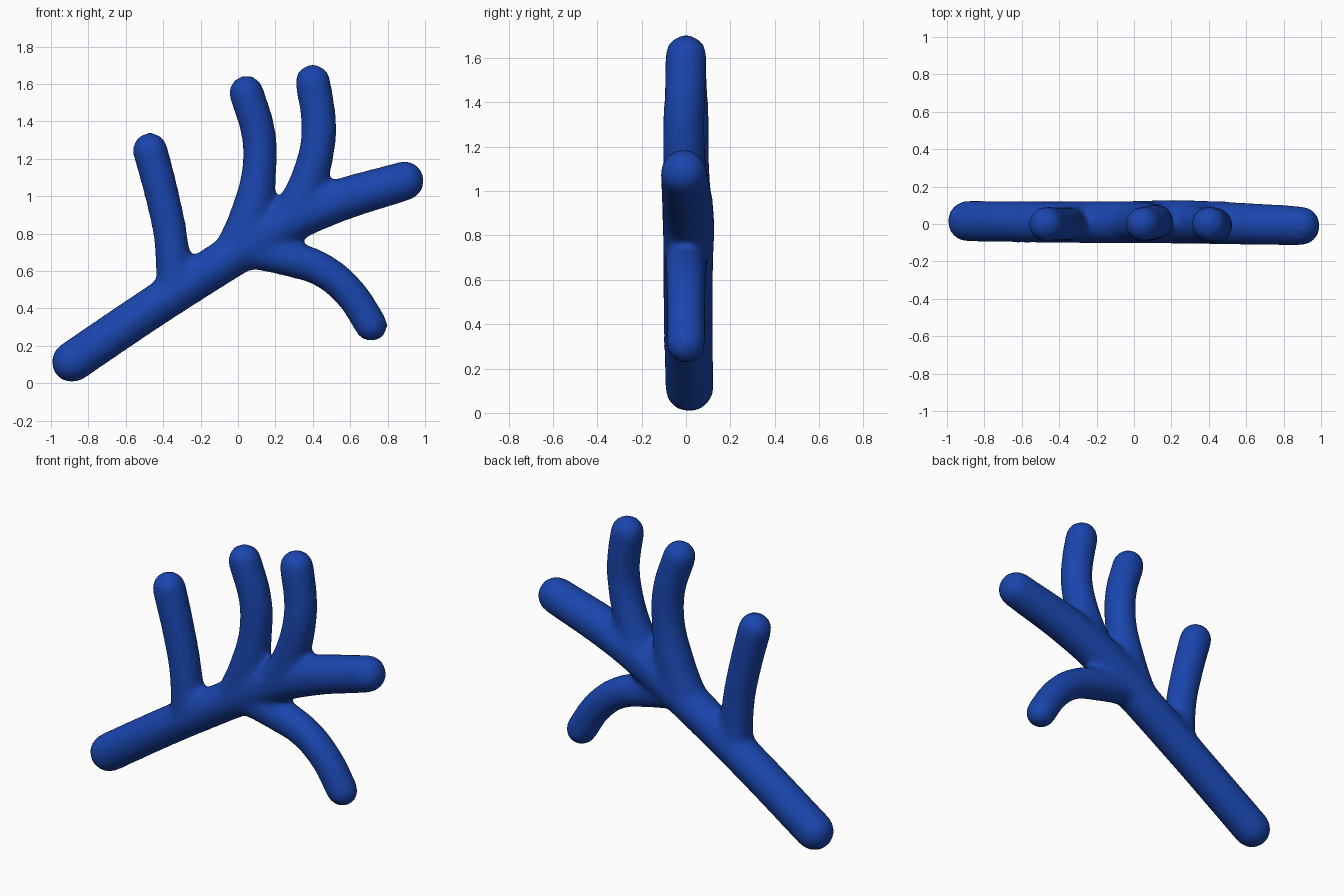
import bpy, bmesh
from mathutils import Vector, Matrix

if "Cube" in bpy.data.objects:
    bpy.data.objects.remove(bpy.data.objects["Cube"])

# Each branch: centre-line points as (x, y, z, radius); the last point is the tip
STEM = [(-0.888, 0.015, 0.114, 0.112), (-0.45, 0.01, 0.41, 0.112), (0.0, 0.01, 0.70, 0.116),
        (0.22, 0.012, 0.835, 0.12), (0.48, 0.005, 0.955, 0.117), (0.89, -0.01, 1.082, 0.108)]
LEFT = [(-0.335, 0.0, 0.48, 0.10), (-0.36, 0.0, 0.78, 0.092),
        (-0.405, 0.0, 1.0, 0.093), (-0.47, 0.0, 1.247, 0.096)]
MIDDLE = [(-0.02, 0.01, 0.70, 0.11), (0.07, 0.012, 0.92, 0.108),
          (0.112, 0.012, 1.13, 0.094), (0.11, 0.01, 1.33, 0.094), (0.045, 0.0, 1.554, 0.095)]
RIGHT = [(0.27, 0.0, 0.86, 0.11), (0.375, -0.005, 1.08, 0.10),
         (0.43, -0.01, 1.30, 0.095), (0.43, -0.005, 1.42, 0.095), (0.40, 0.0, 1.61, 0.097)]
LOWER = [(0.05, 0.005, 0.715, 0.10), (0.28, 0.0, 0.665, 0.098), (0.45, 0.0, 0.605, 0.093),
         (0.60, 0.0, 0.48, 0.09), (0.712, 0.0, 0.31, 0.09)]

# Tubes swept along every centre line
curve = bpy.data.curves.new("branch_paths", 'CURVE')
curve.dimensions = '3D'
curve.bevel_depth = 1.0
curve.bevel_resolution = 6
curve.resolution_u = 12
curve.use_fill_caps = True
for path in (STEM, LEFT, MIDDLE, RIGHT, LOWER):
    spline = curve.splines.new('BEZIER')
    spline.bezier_points.add(len(path) - 1)
    for bp, (x, y, z, r) in zip(spline.bezier_points, path):
        bp.co = (x, y, z)
        bp.radius = r
        bp.handle_left_type = bp.handle_right_type = 'AUTO'
paths = bpy.data.objects.new("branch_paths", curve)
bpy.context.collection.objects.link(paths)
bpy.context.view_layer.update()
deps = bpy.context.evaluated_depsgraph_get()
mesh = bpy.data.meshes.new_from_object(paths.evaluated_get(deps))
bpy.data.objects.remove(paths)

# Rounded tips
bm = bmesh.new()
bm.from_mesh(mesh)
for x, y, z, r in [STEM[0]] + [p[-1] for p in (STEM, LEFT, MIDDLE, RIGHT, LOWER)]:
    bmesh.ops.create_icosphere(bm, subdivisions=3, radius=r,
                               matrix=Matrix.Translation(Vector((x, y, z))))
bm.to_mesh(mesh)
bm.free()

coral = bpy.data.objects.new("branching_coral", mesh)
bpy.context.collection.objects.link(coral)

# Fuse the branches and soften the forks
remesh = coral.modifiers.new("fuse", 'REMESH')
remesh.mode = 'VOXEL'
remesh.voxel_size = 0.02
remesh.use_smooth_shade = True
soften = coral.modifiers.new("soften", 'SMOOTH')
soften.factor = 0.5
soften.iterations = 14

# Blue material
blue = bpy.data.materials.new("blue")
blue.diffuse_color = (0.01, 0.06, 0.42, 1)
blue.use_nodes = True
blue.node_tree.nodes["Principled BSDF"].inputs["Base Color"].default_value = blue.diffuse_color
mesh.materials.clear()
mesh.materials.append(blue)
